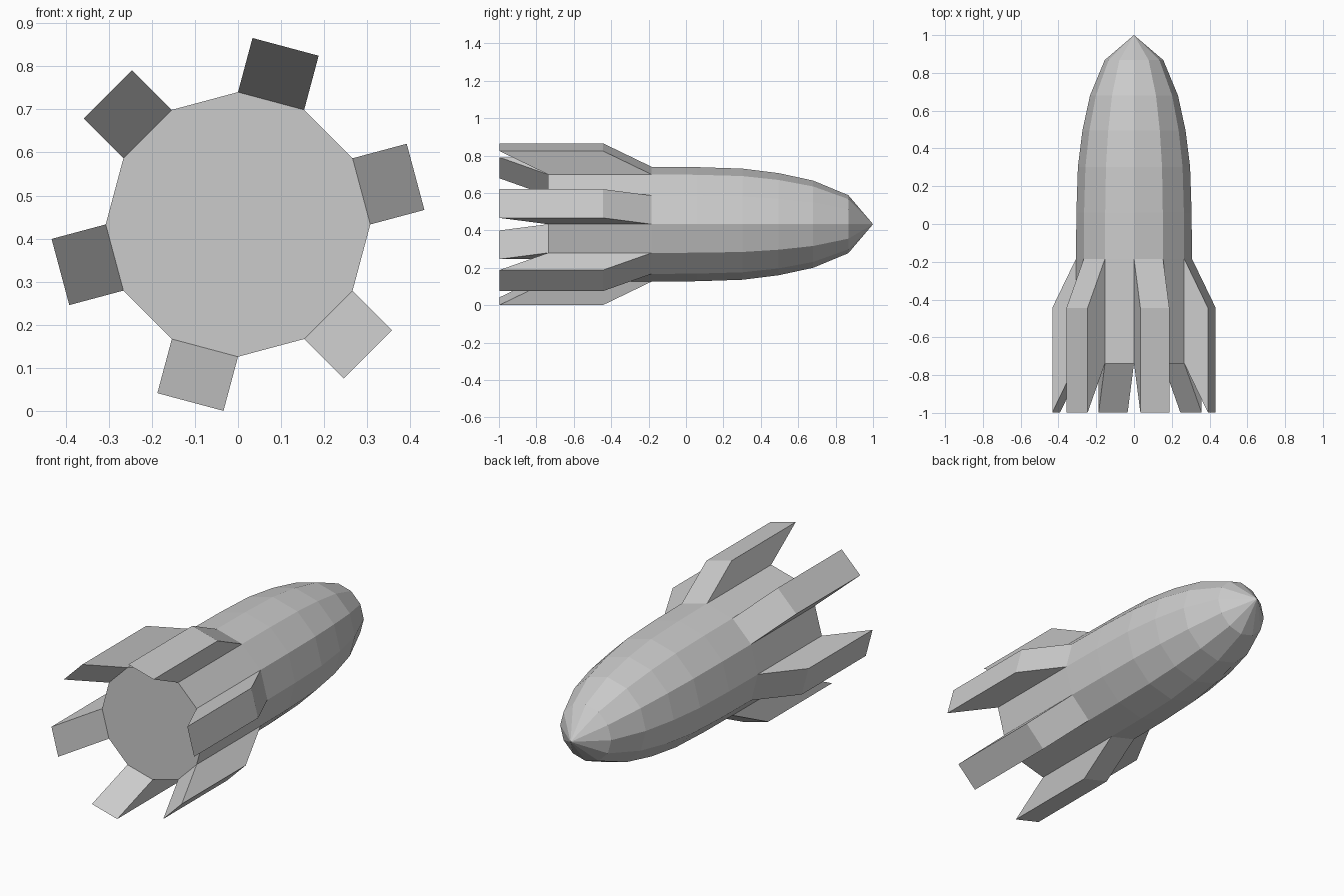
import bpy, bmesh
from math import sin, cos, pi
from mathutils import Vector

if "Cube" in bpy.data.objects:
    bpy.data.objects.remove(bpy.data.objects["Cube"])

SIDES = 12
AXIS_Z = 0.433
FIN_OUT, FIN_BACK = 0.13, 0.26
# hull profile: (y, radius) from tail to the last ring before the nose tip
PROFILE = [(-0.738, 0.307), (-0.184, 0.307), (0.06, 0.305), (0.302, 0.297),
           (0.495, 0.273), (0.68, 0.233), (0.868, 0.155)]

bm = bmesh.new()

# Hull: twelve-sided rings, bridged from tail to nose
rings = [[bm.verts.new((r * cos(2 * pi * i / SIDES), y, AXIS_Z + r * sin(2 * pi * i / SIDES)))
          for i in range(SIDES)] for y, r in PROFILE]
tail_panels = []
for k in range(len(rings) - 1):
    a, b = rings[k], rings[k + 1]
    for i in range(SIDES):
        j = (i + 1) % SIDES
        face = bm.faces.new((a[i], b[i], b[j], a[j]))
        if k == 0 and i % 2 == 0:
            tail_panels.append(face)

# Nose cone and flat tail cap
tip = bm.verts.new((0, 1, AXIS_Z))
for i in range(SIDES):
    bm.faces.new((rings[-1][i], tip, rings[-1][(i + 1) % SIDES]))
bm.faces.new(rings[0])
bmesh.ops.recalc_face_normals(bm, faces=bm.faces[:])

# Six swept fins: every other tail panel extruded outward and backward
bm.normal_update()
for face in bmesh.ops.extrude_discrete_faces(bm, faces=tail_panels)["faces"]:
    face.normal_update()
    shift = face.normal * FIN_OUT + Vector((0, -FIN_BACK, 0))
    bmesh.ops.translate(bm, verts=face.verts[:], vec=shift)
bmesh.ops.remove_doubles(bm, verts=bm.verts[:], dist=1e-5)
bmesh.ops.recalc_face_normals(bm, faces=bm.faces[:])

mesh = bpy.data.meshes.new("rocket_hull_with_fins")
bm.to_mesh(mesh)
bm.free()
rocket = bpy.data.objects.new("rocket_hull_with_fins", mesh)
bpy.context.collection.objects.link(rocket)
